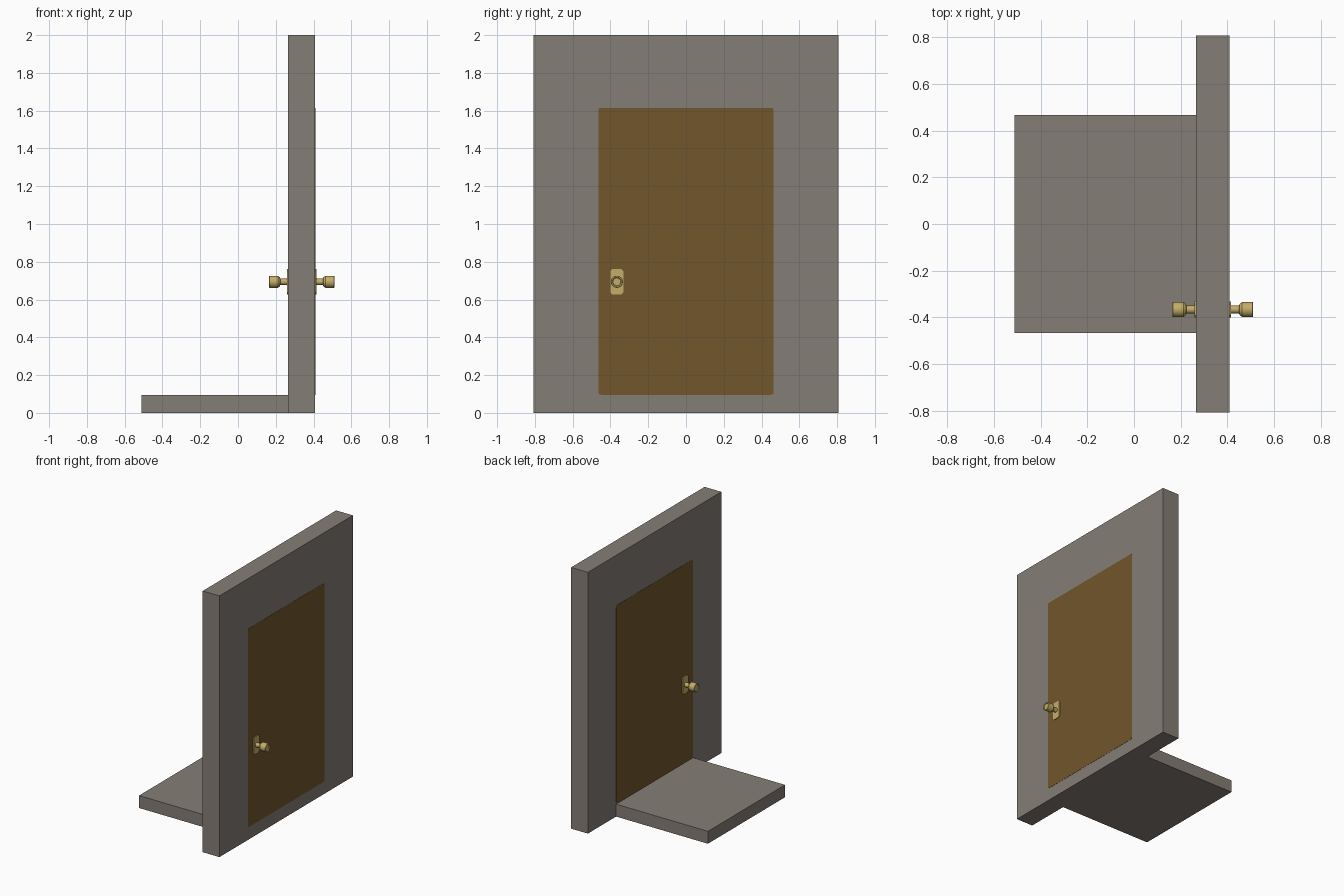
import bpy, bmesh, math
from mathutils import Vector

if "Cube" in bpy.data.objects:
    bpy.data.objects.remove(bpy.data.objects["Cube"])

def material(name, rgb):
    m = bpy.data.materials.new(name)
    m.diffuse_color = (*rgb, 1)
    m.use_nodes = True
    m.node_tree.nodes["Principled BSDF"].inputs["Base Color"].default_value = m.diffuse_color
    return m

STONE = material("grey_stone", (0.235, 0.207, 0.180))
WOOD = material("brown_wood", (0.170, 0.092, 0.024))
BRASS = material("pale_brass", (0.560, 0.420, 0.140))

WALL_X0, WALL_X1 = 0.266, 0.408
MID_X = (WALL_X0 + WALL_X1) / 2
KNOB_Y, KNOB_Z = -0.366, 0.694

def finish(name, bm, mat, smooth=False):
    bmesh.ops.recalc_face_normals(bm, faces=bm.faces)
    me = bpy.data.meshes.new(name)
    bm.to_mesh(me)
    bm.free()
    me.materials.append(mat)
    ob = bpy.data.objects.new(name, me)
    bpy.context.collection.objects.link(ob)
    if smooth:
        bpy.ops.object.select_all(action='DESELECT')
        bpy.context.view_layer.objects.active = ob
        ob.select_set(True)
        bpy.ops.object.shade_smooth_by_angle(angle=math.radians(35))
    return ob

def slab(name, x, y, z, mat, corner=0, segments=1):
    """Box from ranges, with optional rounded corners seen along x."""
    bm = bmesh.new()
    bmesh.ops.create_cube(bm, size=1)
    for v in bm.verts:
        v.co = Vector([r[0] + (c + 0.5) * (r[1] - r[0]) for c, r in zip(v.co, (x, y, z))])
    if corner:
        edges = [e for e in bm.edges
                 if abs(e.verts[0].co.y - e.verts[1].co.y) < 1e-6
                 and abs(e.verts[0].co.z - e.verts[1].co.z) < 1e-6]
        bmesh.ops.bevel(bm, geom=edges, offset=corner, segments=segments,
                        profile=0.5, affect='EDGES')
    return finish(name, bm, mat)

def knob(name, side):
    """Lathe a (distance from wall centre, radius) profile about x."""
    profile = [(0.07, 0.017), (0.113, 0.017), (0.115, 0.024), (0.126, 0.032),
               (0.171, 0.032), (0.173, 0.030), (0.173, 0.024), (0.168, 0.020)]
    n = 24
    bm = bmesh.new()
    rings = [[bm.verts.new((MID_X + side * d,
                            KNOB_Y + r * math.cos(2 * math.pi * i / n),
                            KNOB_Z + r * math.sin(2 * math.pi * i / n)))
              for i in range(n)] for d, r in profile]
    for a, b in zip(rings, rings[1:]):
        for i in range(n):
            j = (i + 1) % n
            bm.faces.new((a[i], a[j], b[j], b[i]))
    bm.faces.new(rings[0])
    bm.faces.new(rings[-1])
    finish(name, bm, BRASS, smooth=True)

# Wall panel and doorstep
slab("wall", (WALL_X0, WALL_X1), (-0.807, 0.807), (0, 2), STONE)
slab("doorstep", (-0.512, WALL_X0), (-0.466, 0.466), (0, 0.095), STONE)

# Door leaf, just proud of both wall faces
slab("door", (WALL_X0 - 0.0015, WALL_X1 + 0.0015), (-0.464, 0.464), (0.096, 1.615),
     WOOD, corner=0.015, segments=3)

# Handle plates and knobs on both sides
for side, label in ((-1, "inner"), (1, "outer")):
    xs = sorted((MID_X + side * 0.069, MID_X + side * 0.078))
    slab(label + "_handle_plate", xs, (KNOB_Y - 0.035, KNOB_Y + 0.035),
         (KNOB_Z - 0.068, KNOB_Z + 0.068), BRASS, corner=0.012)
    knob(label + "_door_knob", side)
